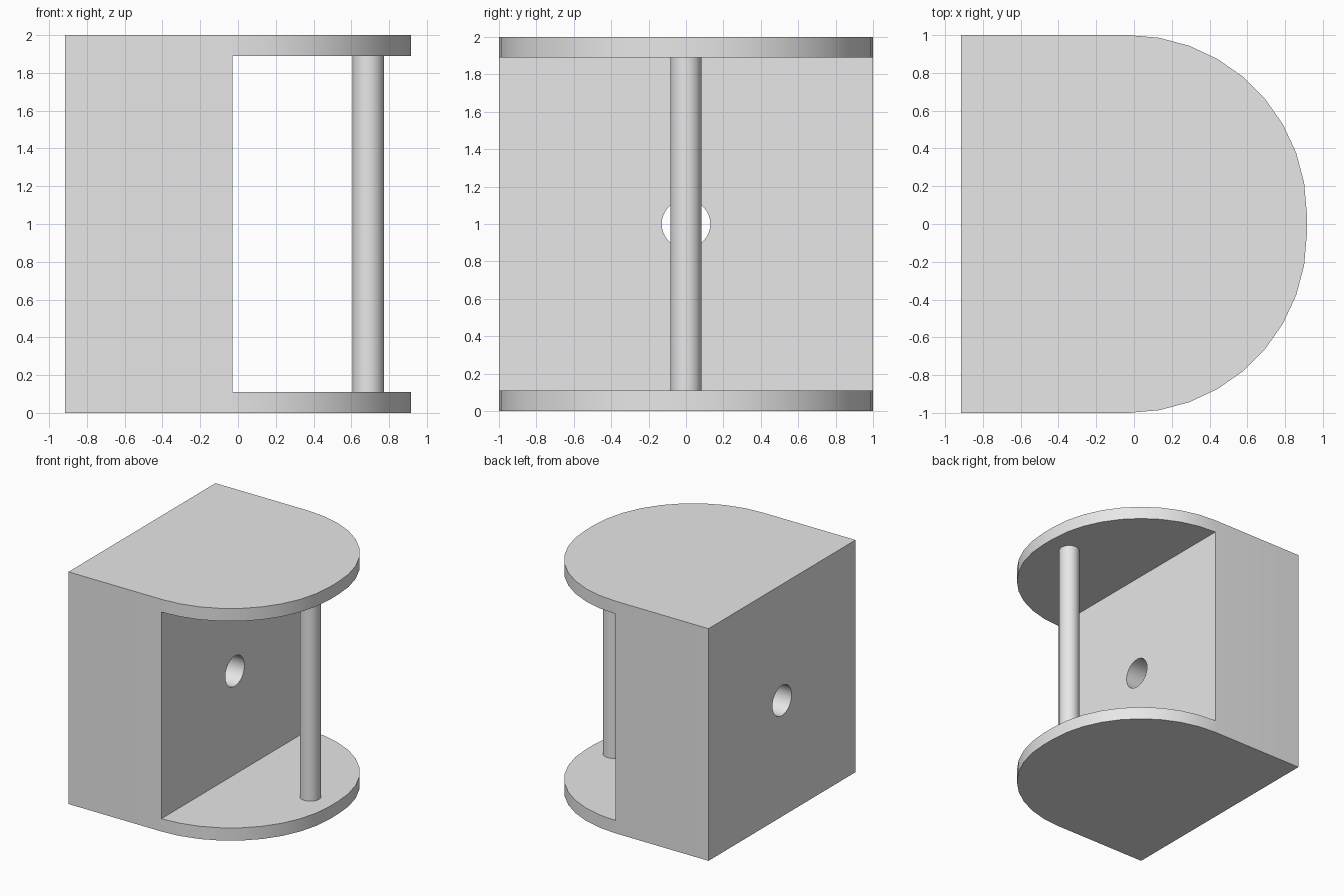
import bpy
import bmesh
from math import sin, cos, pi
from mathutils import Matrix

if "Cube" in bpy.data.objects:
    bpy.data.objects.remove(bpy.data.objects["Cube"])

HALF_X, HEIGHT = 0.915, 2.0
PLATE = 0.11          # thickness of the end plates
WALL_X = -0.03        # inner face of the solid block
RADIUS = HALF_X - WALL_X
ARC_STEPS = 9

grey = bpy.data.materials.new("light grey")
grey.use_nodes = True
grey.diffuse_color = (0.8, 0.8, 0.8, 1)
grey.node_tree.nodes["Principled BSDF"].inputs["Base Color"].default_value = (0.8, 0.8, 0.8, 1)


def make_object(name, bm):
    bmesh.ops.recalc_face_normals(bm, faces=bm.faces)
    mesh = bpy.data.meshes.new(name)
    bm.to_mesh(mesh)
    bm.free()
    mesh.materials.append(grey)
    obj = bpy.data.objects.new(name, mesh)
    bpy.context.collection.objects.link(obj)
    return obj


def cylinder(name, radius, length, matrix, segments=32):
    bm = bmesh.new()
    bmesh.ops.create_cone(bm, cap_ends=True, segments=segments, radius1=radius,
                          radius2=radius, depth=length, matrix=matrix)
    return make_object(name, bm)


def activate(obj):
    bpy.ops.object.select_all(action="DESELECT")
    obj.select_set(True)
    bpy.context.view_layer.objects.active = obj


def cut(obj, cutter):
    cutter.hide_render = True
    mod = obj.modifiers.new("cut", "BOOLEAN")
    mod.operation = "DIFFERENCE"
    mod.solver = "EXACT"
    mod.object = cutter
    activate(obj)
    bpy.ops.object.modifier_apply(modifier=mod.name)
    bpy.data.objects.remove(cutter)


def smooth(obj):
    activate(obj)
    bpy.ops.object.shade_smooth_by_angle(angle=pi / 6)


# Holder body: rectangle with two large rounded corners, extruded upwards
arc = [(WALL_X + RADIUS * sin(a), 1 - RADIUS + RADIUS * cos(a))
       for a in (i * pi / 2 / ARC_STEPS for i in range(ARC_STEPS + 1))]
outline = [(-HALF_X, 1)] + arc
outline += [(x, -y) for x, y in reversed(outline)]
bm = bmesh.new()
base = bm.faces.new([bm.verts.new((x, y, 0)) for x, y in outline])
top = bmesh.ops.extrude_face_region(bm, geom=[base])["geom"]
bmesh.ops.translate(bm, vec=(0, 0, HEIGHT),
                    verts=[v for v in top if isinstance(v, bmesh.types.BMVert)])
body = make_object("holder_body", bm)

# Open bay between the end plates
bm = bmesh.new()
bmesh.ops.create_cube(bm, size=1, matrix=Matrix.Translation((WALL_X + 1, 0, HEIGHT / 2))
                      @ Matrix.Diagonal((2, 3, HEIGHT - 2 * PLATE, 1)))
cut(body, make_object("bay_cutter", bm))

# Round hole through the block
cut(body, cylinder("hole_cutter", 0.13, 2, Matrix.Translation((-HALF_X, 0, HEIGHT / 2))
                   @ Matrix.Rotation(pi / 2, 4, "Y")))
smooth(body)

# Upright rod joining the plates
rod = cylinder("upright_rod", 0.083, HEIGHT - 2 * PLATE,
               Matrix.Translation((0.69, 0, HEIGHT / 2)))
smooth(rod)
